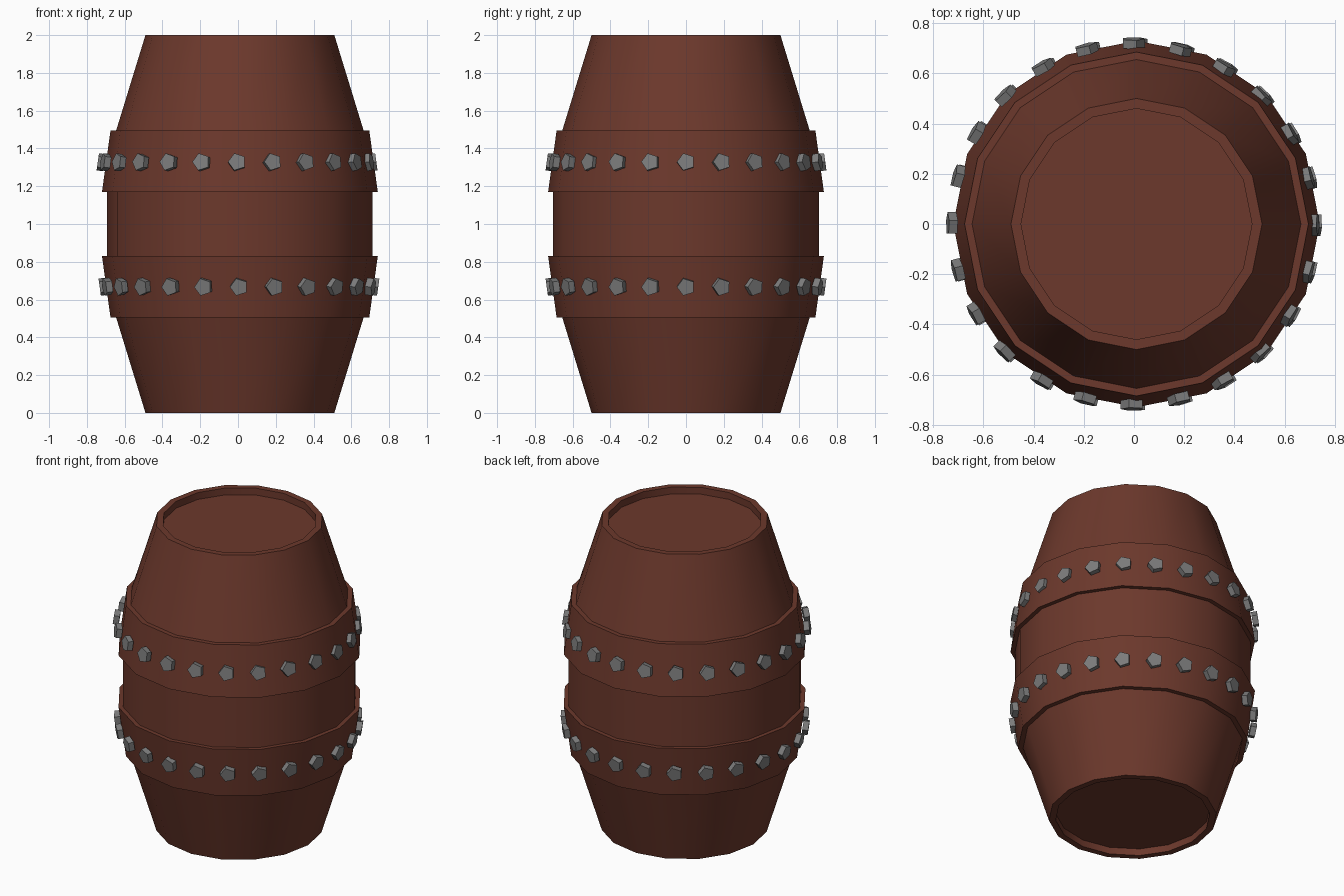
import bpy, bmesh, math
from mathutils import Matrix, Vector

if "Cube" in bpy.data.objects:
    bpy.data.objects.remove(bpy.data.objects["Cube"])


def material(name, color):
    m = bpy.data.materials.new(name)
    m.diffuse_color = color
    m.use_nodes = True
    m.node_tree.nodes["Principled BSDF"].inputs["Base Color"].default_value = m.diffuse_color
    return m


def make_object(name, bm, mat):
    bmesh.ops.recalc_face_normals(bm, faces=bm.faces)
    mesh = bpy.data.meshes.new(name)
    bm.to_mesh(mesh)
    bm.free()
    obj = bpy.data.objects.new(name, mesh)
    bpy.context.collection.objects.link(obj)
    mesh.materials.append(mat)
    return obj


def lathe(name, profile, sides, offset_x, mat):
    bm = bmesh.new()
    rings = []
    for r, z in profile:
        rings.append([bm.verts.new((offset_x + r * math.cos(2 * math.pi * i / sides),
                                    r * math.sin(2 * math.pi * i / sides), z))
                      for i in range(sides)])
    for a, b in zip(rings, rings[1:]):
        for i in range(sides):
            j = (i + 1) % sides
            bm.faces.new((a[i], a[j], b[j], b[i]))
    bm.faces.new(rings[0])
    bm.faces.new(rings[-1])
    return make_object(name, bm, mat)


def bolt_ring(name, z, radius, tilt, offset_x, mat, count=24):
    bm = bmesh.new()
    for i in range(count):
        a = 2 * math.pi * i / count
        # local z points outward along the band normal, one corner points up
        place = (Matrix.Translation((offset_x, 0, z)) @ Matrix.Rotation(a, 4, 'Z')
                 @ Matrix.Translation((radius, 0, 0))
                 @ Matrix.Rotation(math.pi / 2 - tilt, 4, 'Y')
                 @ Matrix.Rotation(math.pi / 2, 4, 'Z'))
        place = place @ Matrix.Rotation(math.pi / 2, 4, 'Z')
        bmesh.ops.create_cone(bm, cap_ends=True, segments=5, radius1=0.048,
                              radius2=0.048, depth=0.035, matrix=place)
    # turn any pentagon set pointing down so that it points up is not needed: local -x is up
    return make_object(name, bm, mat)


wood = material("brown_wood", (0.15, 0.04, 0.025, 1))
metal = material("grey_metal", (0.2, 0.2, 0.2, 1))

# Barrel with raised bands and recessed ends (lower half mirrored to the top)
half = [(0.46, 0.045), (0.46, 0.0), (0.5, 0.0), (0.655, 0.505),
        (0.685, 0.505), (0.73, 0.83), (0.703, 0.83)]
profile = half + [(r, 2 - z) for r, z in reversed(half)]
barrel = lathe("barrel_body", profile, 16, 0.01, wood)
bpy.context.view_layer.objects.active = barrel
barrel.select_set(True)
bpy.ops.object.shade_smooth_by_angle(angle=math.radians(30))

# Pentagonal bolts around both bands
slope = math.atan2(0.045, 0.325)
bolt_ring("upper_bolts", 1.327, 0.72, slope, -0.005, metal)
bolt_ring("lower_bolts", 0.668, 0.72, -slope, 0.005, metal)
